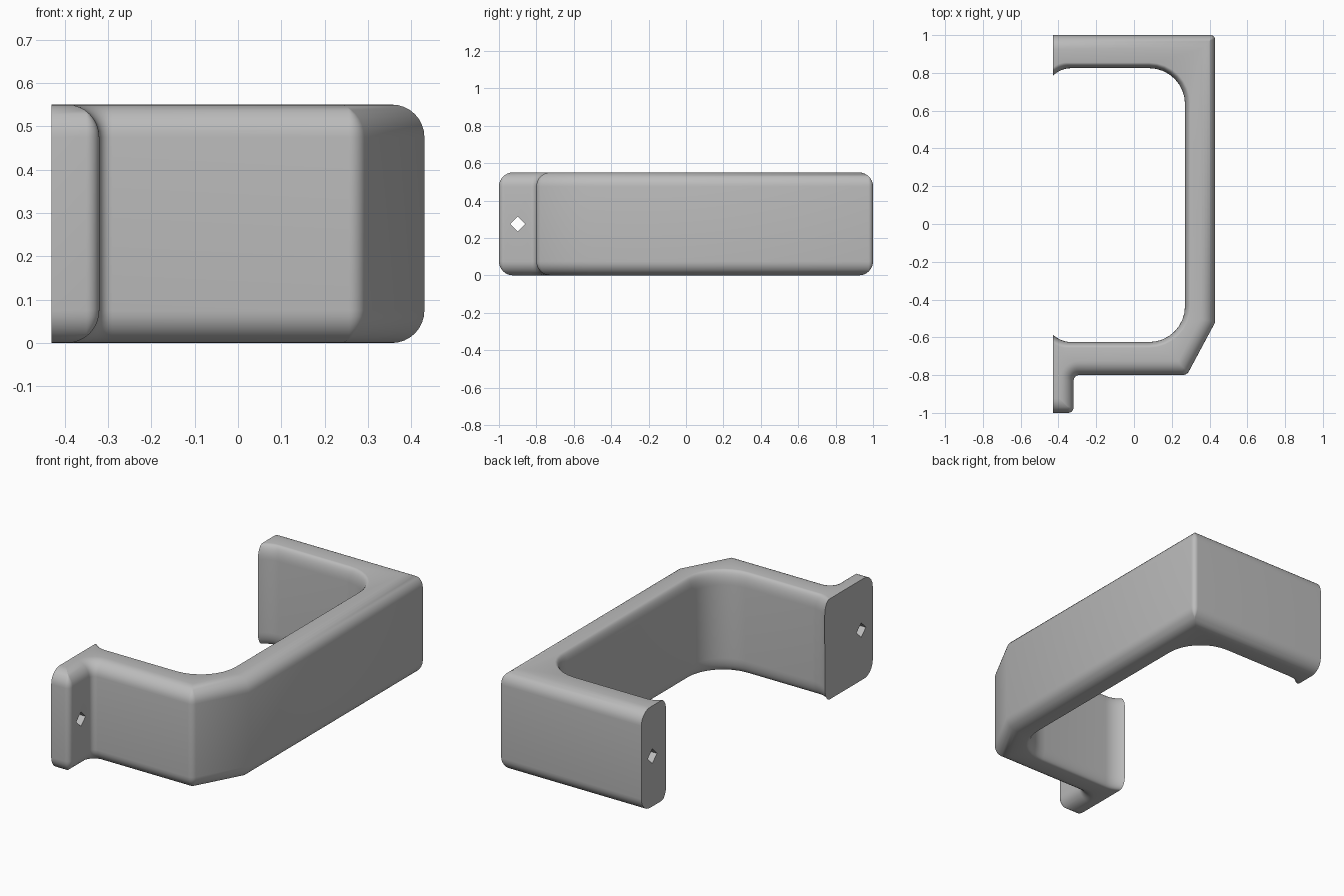
import bpy, bmesh, math
from mathutils import Vector

cube = bpy.data.objects.get("Cube")
if cube:
    bpy.data.objects.remove(cube, do_unlink=True)

HEIGHT, STEPS, ARC = 0.55, 8, 8
OUT, INN, END = 0.075, 0.03, 0.0    # edge rounding: outer side, inner side, mounting ends

# Plan outline: x, y, corner radius, rounding of the edge that starts here
OUTLINE = [
    (-0.43, 1.0, 0, END), (-0.43, 0.785, 0, INN), (-0.388, 0.825, 0.145, INN),
    (0.27, 0.825, 0.19, INN), (0.27, -0.625, 0.19, INN), (-0.388, -0.625, 0.145, INN),
    (-0.43, -0.585, 0, END), (-0.43, -1.0, 0, OUT), (-0.32, -1.0, 0.03, OUT),
    (-0.32, -0.8, 0.03, OUT), (0.28, -0.8, 0.04, OUT), (0.43, -0.52, 0, OUT),
    (0.43, 1.0, 0.025, OUT),
]


def ring(k):
    """Outline moved inward by k times each edge's rounding, with filleted corners."""
    n = len(OUTLINE)
    pts = [Vector(c[:2]) for c in OUTLINE]
    dirs = [(pts[(i + 1) % n] - pts[i]).normalized() for i in range(n)]
    corners = []
    for i in range(n):
        a, b = dirs[i - 1], dirs[i]
        pa = pts[i] + Vector((-a.y, a.x)) * OUTLINE[i - 1][3] * k
        pb = pts[i] + Vector((-b.y, b.x)) * OUTLINE[i][3] * k
        corners.append(pa + a * ((pb - pa).cross(b) / a.cross(b)))
    result = []
    for i in range(n):
        a, b, c, r = dirs[i - 1], dirs[i], corners[i], OUTLINE[i][2]
        if r == 0:
            result.append(c)
            continue
        turn = math.atan2(a.cross(b), a.dot(b))
        r = max(r - math.copysign(OUTLINE[i][3] * k, turn), 0.0005)
        room = min((c - corners[i - 1]).length, (corners[(i + 1) % n] - c).length)
        half = math.tan(abs(turn) / 2)
        r = min(r, 0.99 * room / half)
        start = c - a * r * half
        side = Vector((-a.y, a.x)) * math.copysign(r, turn)
        centre = start + side
        for s in range(ARC + 1):
            t = turn * s / ARC
            v = -side
            result.append(centre + Vector((v.x * math.cos(t) - v.y * math.sin(t),
                                           v.x * math.sin(t) + v.y * math.cos(t))))
    return result


# Handle body: stacked rings, rounded towards top and bottom
bm = bmesh.new()
angles = [math.pi / 2 * s / STEPS for s in range(STEPS + 1)]
levels = [(1 - math.cos(t), OUT * (1 - math.sin(t))) for t in reversed(angles)]
levels += [(k, HEIGHT - z) for k, z in reversed(levels)]
rings = [[bm.verts.new((p.x, p.y, z)) for p in ring(k)] for k, z in levels]
for low, high in zip(rings, rings[1:]):
    for i in range(len(low)):
        j = (i + 1) % len(low)
        bm.faces.new((low[i], low[j], high[j], high[i]))
bm.faces.new(rings[0][::-1])
bm.faces.new(rings[-1])
bmesh.ops.remove_doubles(bm, verts=bm.verts, dist=0.0006)
bmesh.ops.recalc_face_normals(bm, faces=bm.faces)
mesh = bpy.data.meshes.new("handle")
bm.to_mesh(mesh)
bm.free()
handle = bpy.data.objects.new("handle", mesh)
bpy.context.collection.objects.link(handle)

grey = bpy.data.materials.new("light grey")
grey.use_nodes = True
colour = (0.5, 0.5, 0.5, 1)
grey.diffuse_color = colour
grey.node_tree.nodes["Principled BSDF"].inputs["Base Color"].default_value = colour
mesh.materials.append(grey)

# Diamond screw holes: through the front flange, blind in the rear arm
for name, y, depth in (("flange_hole", -0.9, 0.3), ("arm_hole", 0.905, 0.3)):
    bpy.ops.mesh.primitive_cylinder_add(vertices=4, radius=0.04, depth=2 * depth,
                                        location=(-0.43, y, HEIGHT / 2),
                                        rotation=(0, math.pi / 2, 0))
    cutter = bpy.context.object
    cutter.name = name
    cutter.hide_render = True
    cutter.data.materials.append(grey)
    cut = handle.modifiers.new(name, "BOOLEAN")
    cut.operation, cut.solver, cut.object = "DIFFERENCE", "EXACT", cutter
    bpy.ops.object.select_all(action="DESELECT")
    bpy.context.view_layer.objects.active = handle
    handle.select_set(True)
    bpy.ops.object.modifier_apply(modifier=name)
    bpy.data.objects.remove(cutter, do_unlink=True)

bpy.ops.object.shade_smooth_by_angle(angle=math.radians(35))
